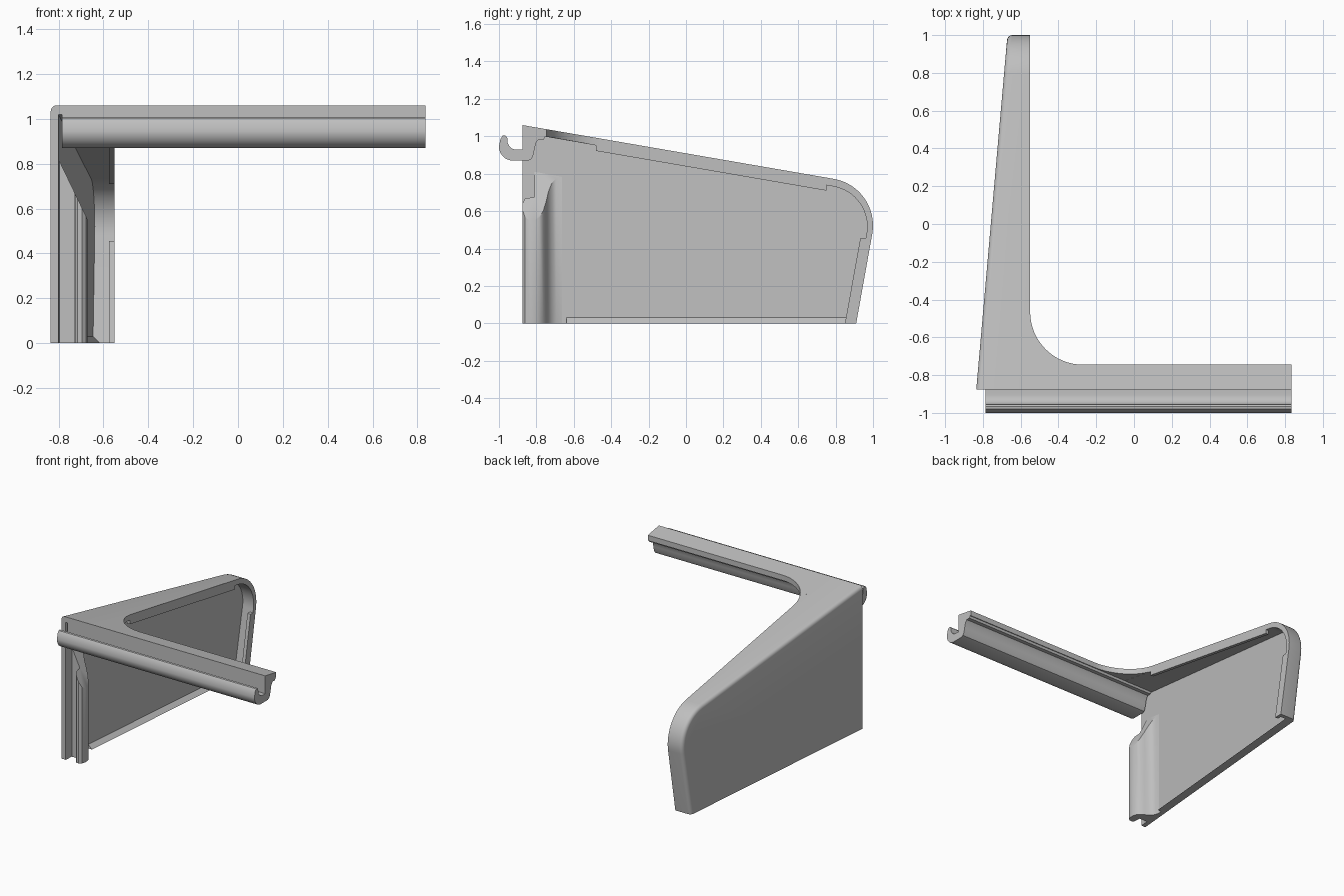
import bpy, bmesh, math
from mathutils import Vector

if "Cube" in bpy.data.objects:
    bpy.data.objects.remove(bpy.data.objects["Cube"], do_unlink=True)

grey = bpy.data.materials.new("light grey plastic")
grey.use_nodes = True
grey.diffuse_color = (0.52, 0.52, 0.52, 1)
grey.node_tree.nodes["Principled BSDF"].inputs["Base Color"].default_value = (0.52, 0.52, 0.52, 1)

FRONT, EDGE, RIGHT = -0.875, -0.55, 0.835   # front plane, rim edge, arm end
TOP, RIM, WALL = 0.04, 0.03, 0.034          # slab, rear rim and wall thickness


def top_z(y):
    return 0.909 - 0.1725 * y


def back_y(z):
    return 0.91 + 0.18 * z


def wall_x(y):
    return -0.835 + 0.088 * (y - FRONT)


def prism(name, pts, low, high, bevel_rule=None):
    """Solid between two mapped copies of a flat outline."""
    bm = bmesh.new()
    a = [bm.verts.new(low(*p)) for p in pts]
    b = [bm.verts.new(high(*p)) for p in pts]
    bm.faces.new(a)
    bm.faces.new(b[::-1])
    n = len(pts)
    for i in range(n):
        j = (i + 1) % n
        bm.faces.new((a[j], a[i], b[i], b[j]))
    bmesh.ops.recalc_face_normals(bm, faces=bm.faces)
    if bevel_rule:
        edges = [e for e in bm.edges if all(v in a for v in e.verts) and bevel_rule(e)]
        bmesh.ops.bevel(bm, geom=edges, offset=0.025, segments=4, profile=0.5, affect='EDGES')
    me = bpy.data.meshes.new(name)
    bm.to_mesh(me)
    bm.free()
    me.materials.append(grey)
    ob = bpy.data.objects.new(name, me)
    bpy.context.collection.objects.link(ob)
    return ob


def smooth(ob):
    bpy.ops.object.select_all(action='DESELECT')
    ob.select_set(True)
    bpy.context.view_layer.objects.active = ob
    bpy.ops.object.shade_smooth_by_angle(angle=math.radians(30))


def side_outline(dt, db, y0, z0):
    """Side profile (y, z), inset dt from the sloped top and db from the back."""
    d1 = Vector((-1, 0.1725)).normalized()
    d2 = Vector((-0.18, -1)).normalized()
    corner = Vector((1.041, 0.729)) + d2 * dt + d1 * db
    r = 0.255 - (dt + db) / 2
    c = corner + (d1 + d2) * r
    pts = [(y0, z0), (back_y(z0) - db * 1.016, z0)]
    for i in range(17):
        t = math.radians(90) * i / 16
        p = c - d1 * r * math.cos(t) - d2 * r * math.sin(t)
        pts.append((p.x, p.y))
    pts.append((y0, top_z(y0) - dt * 1.015))
    return pts


# Side shell: tapered solid with rounded outer edge, hollowed from the inside
shell = prism("side_shell", side_outline(0, 0, FRONT, 0),
              lambda y, z: (wall_x(y), y, z), lambda y, z: (EDGE, y, z),
              lambda e: max(v.co.z for v in e.verts) > 0.01
              and max(v.co.y for v in e.verts) > FRONT + 0.01)
cutter = prism("shell_cutter", side_outline(TOP, RIM, -1.1, -0.1),
               lambda y, z: (wall_x(y) + WALL, y, z), lambda y, z: (EDGE + 0.2, y, z))
cutter.hide_render = True
cut = shell.modifiers.new("hollow", 'BOOLEAN')
cut.operation, cut.object, cut.solver = 'DIFFERENCE', cutter, 'EXACT'
bpy.context.view_layer.objects.active = shell
bpy.ops.object.modifier_apply(modifier=cut.name)
bpy.data.objects.remove(cutter, do_unlink=True)
smooth(shell)

# Top arm with the curved inner corner
arm_back, radius = -0.745, 0.28
plan = [(EDGE, FRONT), (RIGHT, FRONT), (RIGHT, arm_back)]
for i in range(17):
    t = math.radians(90) * i / 16
    plan.append((EDGE + radius * (1 - math.sin(t)), arm_back + radius * (1 - math.cos(t))))
smooth(prism("top_arm", plan, lambda x, y: (x, y, top_z(y) - TOP),
             lambda x, y: (x, y, top_z(y))))

# Hooked rail running under the arm's front edge
hook = [(FRONT, 1.03), (FRONT, 0.928), (-0.905, 0.928)]
for i in range(1, 7):
    t = math.radians(270 - 90 * i / 6)
    hook.append((-0.905 + 0.05 * math.cos(t), 0.978 + 0.05 * math.sin(t)))
hook += [(-0.956, 0.995), (-0.966, 1.005), (-0.98, 1.003), (-0.992, 0.985)]
for i in range(9):
    t = math.radians(180 + 90 * i / 8)
    hook.append((-0.925 + 0.075 * math.cos(t), 0.945 + 0.075 * math.sin(t)))
hook += [(-0.845, 0.87), (-0.828, 0.877), (-0.818, 0.895), (-0.81, 0.93), (-0.802, 0.965),
         (-0.788, 0.984), (-0.76, 0.984), (-0.752, 1.0), (-0.752, 1.02)]
smooth(prism("front_hook_rail", hook, lambda y, z: (-0.785, y, z),
             lambda y, z: (RIGHT, y, z)))

# Front post: rounded nose, curved back, sloping top
post = [(-0.81, -0.81), (-0.73, -0.81), (-0.727, -0.86), (-0.715, -0.873), (-0.695, -0.873),
        (-0.678, -0.86), (-0.67, -0.835), (-0.67, -0.81), (-0.677, -0.785), (-0.695, -0.763),
        (-0.72, -0.747), (-0.745, -0.735), (-0.765, -0.718), (-0.778, -0.695),
        (-0.783, -0.66), (-0.80, -0.66)]
smooth(prism("front_post", post, lambda x, y: (x, y, 0),
             lambda x, y: (x, y, 0.82 - 2.08 * (x + 0.8))))

# Thin lips along the inner edge of the top and back rims
lips = {
    "top_lip": [(y, top_z(y) - d) for y, d in
                ((-0.48, 0.03), (0.75, 0.03), (0.75, 0.07), (-0.48, 0.07))],
    "back_lip": [(back_y(z) - d, z) for z, d in
                 ((0, 0.02), (0.455, 0.02), (0.455, 0.06), (0, 0.06))],
}
for name, pts in lips.items():
    prism(name, pts, lambda y, z: (EDGE - 0.025, y, z), lambda y, z: (EDGE, y, z))

# Wedge lip along the foot of the wall
prism("bottom_lip", [(0.025, 0), (0.065, 0), (0.034, 0.03), (0.025, 0.03)],
      lambda d, z: (wall_x(-0.64) + d, -0.64, z),
      lambda d, z: (wall_x(0.88) + d, 0.88, z))
